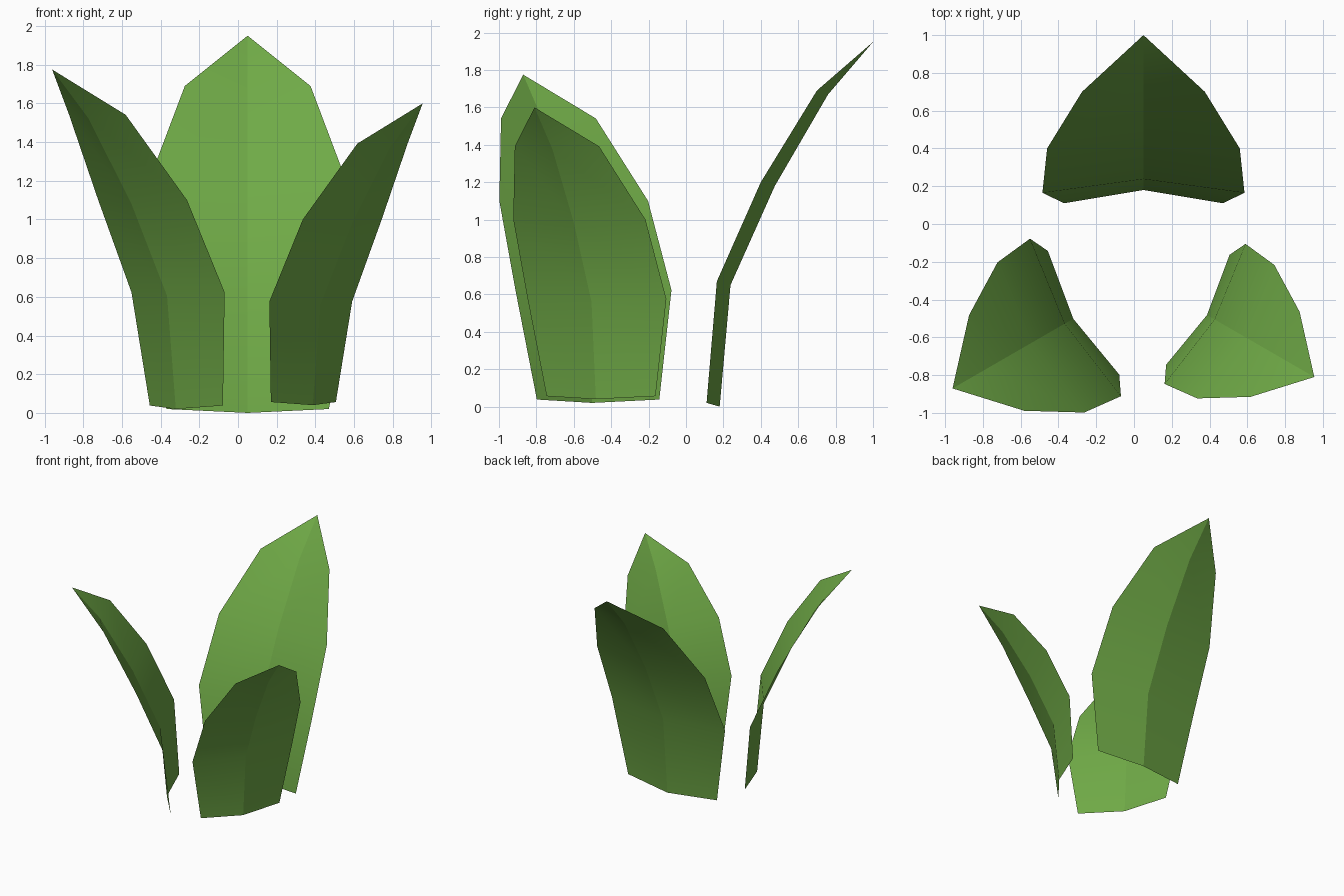
import bpy, bmesh
from mathutils import Matrix, Vector
from math import radians

if "Cube" in bpy.data.objects:
    bpy.data.objects.remove(bpy.data.objects["Cube"])

green = bpy.data.materials.new("leaf green")
green.diffuse_color = (0.16, 0.40, 0.062, 1)
green.use_nodes = True
green.node_tree.nodes["Principled BSDF"].inputs["Base Color"].default_value = green.diffuse_color

# Leaf rows: half width, edge y, edge z, midrib y, midrib z (y = outward from base edge)
ROWS = [(0.42, 0.0, 0.02, 0.07, 0.0),
        (0.535, 0.055, 0.67, 0.128, 0.65),
        (0.51, 0.29, 1.20, 0.365, 1.18),
        (0.325, 0.59, 1.69, 0.65, 1.67)]
TIP = (0, 0.89, 1.95)


def leaf(name, loc, turn, scale):
    bm = bmesh.new()
    rows = [[bm.verts.new((-w, ey, ez)), bm.verts.new((0, my, mz)), bm.verts.new((w, ey, ez))]
            for w, ey, ez, my, mz in ROWS]
    tip = bm.verts.new(TIP)
    # Two strips either side of the midrib, closed by two triangles at the tip
    for a, b in zip(rows, rows[1:]):
        for i in (0, 1):
            bm.faces.new((a[i], a[i + 1], b[i + 1], b[i]))
    for i in (0, 1):
        bm.faces.new((rows[-1][i], rows[-1][i + 1], tip))
    # Smooth along the length, sharp crease on the midrib
    for f in bm.faces:
        f.smooth = True
    for e in bm.edges:
        if all(abs(v.co.x) < 1e-5 for v in e.verts):
            e.smooth = False
    bm.transform(Matrix.Translation(Vector(loc)) @ Matrix.Rotation(radians(turn), 4, 'Z')
                 @ Matrix.Scale(scale, 4))
    me = bpy.data.meshes.new(name)
    bm.to_mesh(me)
    bm.free()
    me.materials.append(green)
    bpy.context.collection.objects.link(bpy.data.objects.new(name, me))


# Three leaves fanned 120 degrees apart
leaf("back_leaf", (0.05, 0.11, 0), 0, 1.0)
leaf("left_leaf", (-0.267, -0.47, 0.02), 120, 0.9)
leaf("right_leaf", (0.338, -0.454, 0.04), 240, 0.8)
